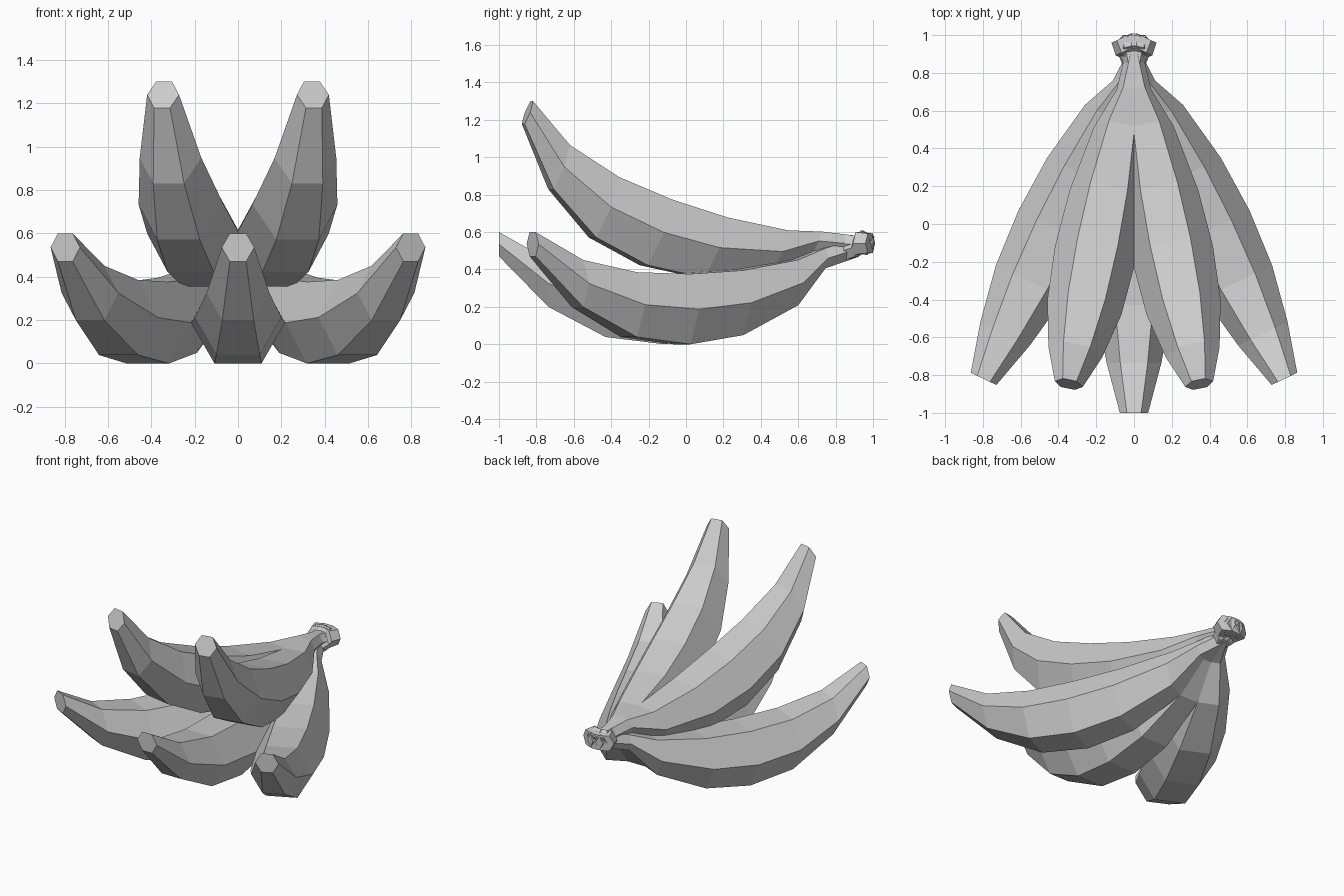
import bpy, bmesh, math
from mathutils import Matrix, Vector

cube = bpy.data.objects.get("Cube")
if cube:
    bpy.data.objects.remove(cube, do_unlink=True)

peel = bpy.data.materials.new("plain_grey")
peel.use_nodes = True
grey = (0.6, 0.6, 0.6, 1)
peel.diffuse_color = grey
peel.node_tree.nodes["Principled BSDF"].inputs["Base Color"].default_value = grey

# Hexagonal sections from tip to stem: y, centre height, radius
SECTIONS = [
    (-1.0, 0.535, 0.075), (-0.735, 0.325, 0.145), (-0.43, 0.212, 0.2),
    (-0.116, 0.188, 0.217), (0.2, 0.222, 0.2), (0.54, 0.33, 0.14),
    (0.72, 0.46, 0.062), (0.915, 0.515, 0.056), (0.93, 0.54, 0.069),
    (1.0, 0.54, 0.06),
]
PIVOT = Vector((0, 0.85, 0.55))


def banana(name, yaw, pitch=0, lift=0):
    bm = bmesh.new()
    rings = []
    for y, z, r in SECTIONS:
        angles = [math.tau * i / 6 for i in range(6)]
        rings.append([bm.verts.new((r * math.cos(a), y, z + r * math.sin(a)))
                      for a in angles])
    for a, b in zip(rings, rings[1:]):
        for i in range(6):
            j = (i + 1) % 6
            bm.faces.new((a[i], a[j], b[j], b[i]))
    bm.faces.new(rings[0])
    bm.faces.new(rings[-1])
    bmesh.ops.recalc_face_normals(bm, faces=bm.faces)

    # Tilt the tip upward, then fan it out around the shared stem
    turn = (Matrix.Rotation(math.radians(yaw), 4, "Z")
            @ Matrix.Rotation(math.radians(-pitch), 4, "X"))
    bm.transform(Matrix.Translation(PIVOT + Vector((0, 0, lift)))
                 @ turn @ Matrix.Translation(-PIVOT))
    mesh = bpy.data.meshes.new(name)
    bm.to_mesh(mesh)
    bm.free()
    mesh.materials.append(peel)
    bpy.context.collection.objects.link(bpy.data.objects.new(name, mesh))


# Lower row of three and upper row of two
banana("lower_middle_banana", 0)
for side, sign in (("left", 1), ("right", -1)):
    banana(f"lower_{side}_banana", sign * 25.5)
    banana(f"upper_{side}_banana", sign * 11.5, pitch=21, lift=0.04)
